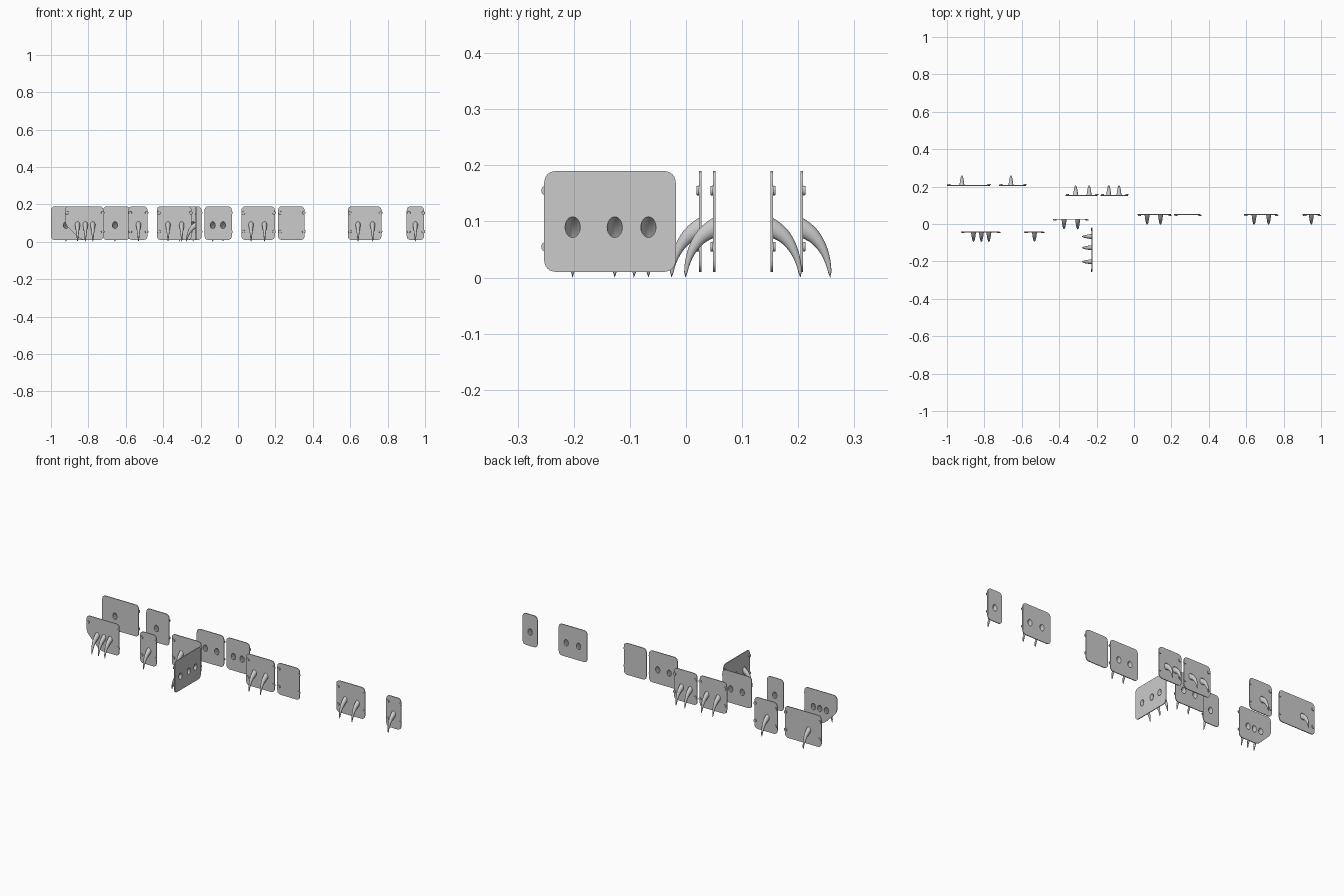
import bpy, bmesh, math
from mathutils import Matrix, Vector

if "Cube" in bpy.data.objects:
    bpy.data.objects.remove(bpy.data.objects["Cube"])

T = 0.0022            # half plate thickness
Z0, Z1 = 0.01, 0.19   # plate bottom and top
HORN_Z = 0.09


def add_object(name, mesh, matrix):
    ob = bpy.data.objects.new(name, mesh)
    bpy.context.collection.objects.link(ob)
    ob.matrix_world = matrix
    return ob


def rounded(points, r, n=6):
    """Round every corner of a 2D outline."""
    out = []
    for i, p in enumerate(points):
        p = Vector(p)
        a = p + (Vector(points[i - 1]) - p).normalized() * r
        b = p + (Vector(points[(i + 1) % len(points)]) - p).normalized() * r
        for k in range(n + 1):
            t = k / n
            out.append(a * (1 - t) ** 2 + p * 2 * t * (1 - t) + b * t * t)
    return out


def make_plate(name, outline, holes, matrix):
    """Thin upright sheet with an oval hole behind each horn."""
    cu = bpy.data.curves.new(name, 'CURVE')
    cu.dimensions, cu.fill_mode, cu.extrude = '2D', 'BOTH', T
    loops = [rounded(outline, 0.024)]
    for h in holes:
        loops.append([Vector((h + 0.0135 * math.cos(a), HORN_Z + 0.0185 * math.sin(a)))
                      for a in (2 * math.pi * k / 24 for k in range(24))])
    for pts in loops:
        sp = cu.splines.new('POLY')
        sp.points.add(len(pts) - 1)
        for q, p in zip(sp.points, pts):
            q.co = (p.x, p.y, 0, 1)
        sp.use_cyclic_u = True
    tmp = bpy.data.objects.new(name + "_outline", cu)
    bpy.context.collection.objects.link(tmp)
    dg = bpy.context.evaluated_depsgraph_get()
    mesh = bpy.data.meshes.new_from_object(tmp.evaluated_get(dg))
    bpy.data.objects.remove(tmp)
    mesh.transform(Matrix.Rotation(math.pi / 2, 4, 'X'))
    mesh.name = name
    add_object(name, mesh, matrix)


def make_horn(name, u, matrix):
    """Hollow tapered horn, open at the plate, curving out and down."""
    P = [Vector(p) for p in ((T, HORN_Z), (-0.026, 0.078), (-0.049, 0.045), (-0.051, 0.0))]
    bm = bmesh.new()
    rings, n, segs = [], 14, 24
    for i in range(n):
        t = i / n
        s = 1 - t
        c = P[0] * s**3 + P[1] * 3 * s * s * t + P[2] * 3 * s * t * t + P[3] * t**3
        d = ((P[1] - P[0]) * s * s + (P[2] - P[1]) * 2 * s * t + (P[3] - P[2]) * t * t).normalized()
        nrm = Vector((-d.y, d.x))
        if nrm.y < 0 or (abs(nrm.y) < 1e-6 and nrm.x > 0):
            nrm = -nrm
        up = Vector((0, 1)).lerp(nrm, min(1, t * 3)).normalized()
        r = 0.0135 * (1 - 0.85 * t ** 1.15)
        h = r * (1 + 0.37 * (1 - t) ** 2)
        ring = []
        for k in range(segs):
            a = 2 * math.pi * k / segs
            q = c + up * h * math.sin(a)
            y = q.x if i else T
            ring.append(bm.verts.new((u + r * math.cos(a), y, q.y)))
        rings.append(ring)
    tip = bm.verts.new((u, P[3].x, P[3].y))
    for a, b in zip(rings, rings[1:]):
        for k in range(segs):
            bm.faces.new((a[k], a[(k + 1) % segs], b[(k + 1) % segs], b[k]))
    for k in range(segs):
        bm.faces.new((rings[-1][k], rings[-1][(k + 1) % segs], tip))
    bmesh.ops.recalc_face_normals(bm, faces=bm.faces)
    for f in bm.faces:
        f.smooth = True
    mesh = bpy.data.meshes.new(name)
    bm.to_mesh(mesh)
    bm.free()
    add_object(name, mesh, matrix)


def make_studs(name, spots, matrix):
    """Small round studs on the horn side of the plate."""
    bm = bmesh.new()
    for u, z in spots:
        m = Matrix.Translation((u, -T - 0.002, z)) @ Matrix.Rotation(math.pi / 2, 4, 'X')
        bmesh.ops.create_cone(bm, cap_ends=True, segments=16, radius1=0.009,
                              radius2=0.008, depth=0.005, matrix=m)
    mesh = bpy.data.meshes.new(name)
    bm.to_mesh(mesh)
    bm.free()
    add_object(name, mesh, matrix)


def panel(name, start, end, level, horns, facing='front', cut=0):
    """One plate with its horns and studs; positions run along the plate's axis."""
    mid, half = (start + end) / 2, (end - start) / 2
    sign = 1 if facing == 'front' else -1
    angle = {'front': 0, 'back': math.pi, 'left': -math.pi / 2}[facing]
    loc = (level, mid, 0) if facing == 'left' else (mid, level, 0)
    m = Matrix.Translation(loc) @ Matrix.Rotation(angle, 4, 'Z')
    us = [sign * (h - mid) for h in horns]
    outline = [(half, Z0), (half, Z1), (-half, Z1)]
    outline += [(-half, Z0 + cut), (-half + cut, Z0)] if cut else [(-half, Z0)]
    make_plate(name + "_plate", outline, us, m)
    for i, u in enumerate(us):
        make_horn(f"{name}_horn_{i + 1}", u, m)
    proud = -1 if facing == 'back' else 1
    spots = [(proud * (half - 0.004), z) for z in (0.055, 0.155)]
    spots += [(-proud * (half - 0.011), z) for z in (0.055, 0.155) if not (cut and z < 0.1)]
    make_studs(name + "_studs", spots, m)


# Rear row, horns pointing back
panel("rear_wide", -1.0, -0.77, 0.206, [-0.92], 'back')
panel("rear_narrow", -0.722, -0.578, 0.206, [-0.658], 'back')
panel("inner_rear_wide", -0.366, -0.195, 0.153, [-0.312, -0.24], 'back')
panel("inner_rear_narrow", -0.179, -0.033, 0.153, [-0.135, -0.08], 'back')

# Front row, horns pointing forward
panel("front_cut", -0.925, -0.719, -0.042, [-0.858, -0.816, -0.776], cut=0.085)
panel("front_narrow", -0.587, -0.484, -0.042, [-0.532])
panel("inner_front", -0.434, -0.248, 0.025, [-0.374, -0.301])
panel("long_wide", 0.018, 0.197, 0.05, [0.07, 0.142])
panel("long_plain", 0.214, 0.356, 0.05, [])
panel("long_second", 0.587, 0.767, 0.05, [0.642, 0.72])
panel("long_end", 0.902, 0.995, 0.05, [0.948])

# Cross plate, horns pointing left
panel("cross", -0.253, -0.018, -0.224, [-0.202, -0.127, -0.067], 'left')
